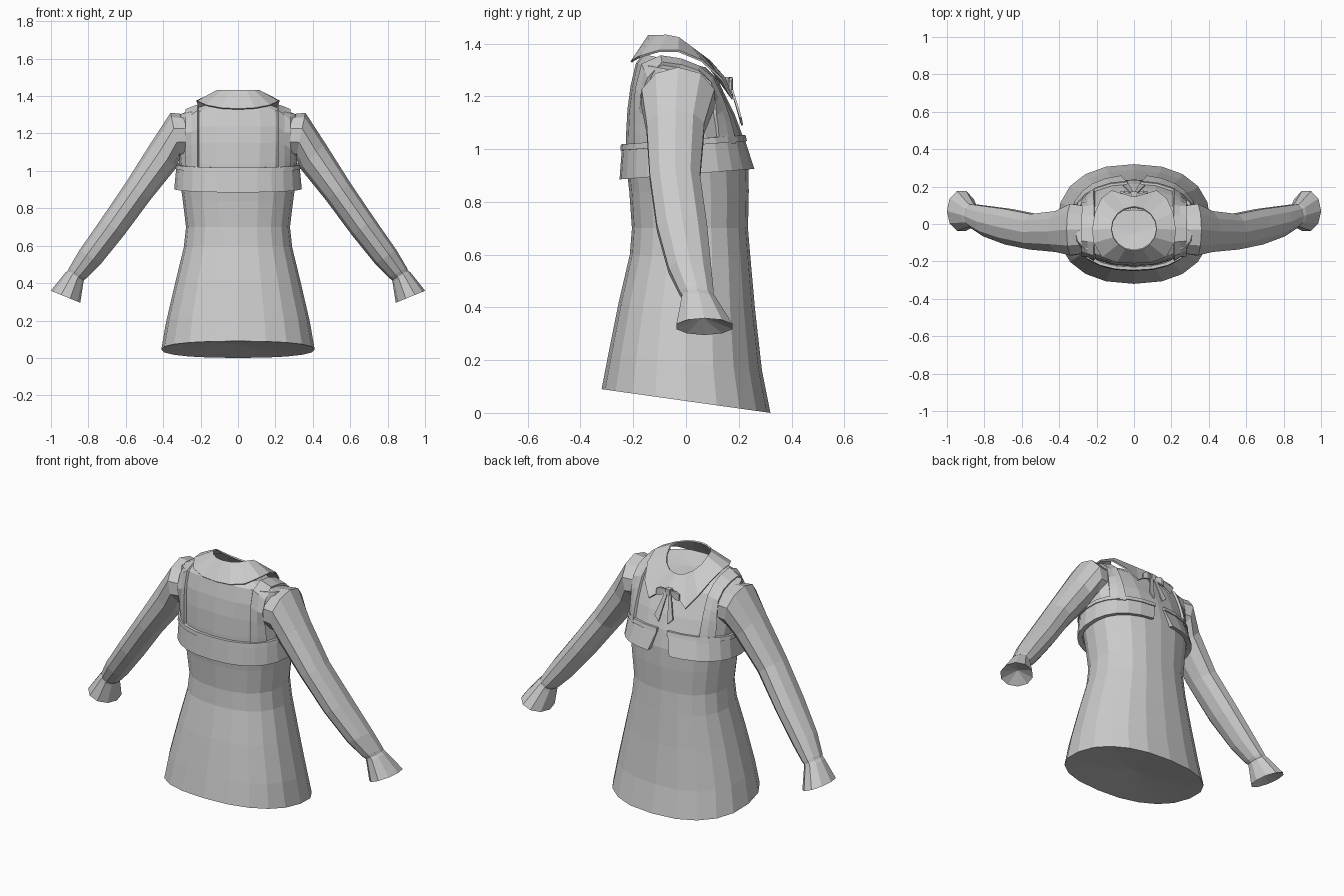
import bpy, bmesh, math
from mathutils import Vector
from mathutils.bvhtree import BVHTree

if "Cube" in bpy.data.objects:
    bpy.data.objects.remove(bpy.data.objects["Cube"])

grey = bpy.data.materials.new("grey cloth")
grey.diffuse_color = (0.6, 0.6, 0.6, 1)
grey.use_nodes = True
grey.node_tree.nodes["Principled BSDF"].inputs["Base Color"].default_value = grey.diffuse_color


def make(name, verts, faces, thick=0, merge=False):
    """Mesh object with consistent outward normals and optional cloth thickness."""
    bm = bmesh.new()
    vs = [bm.verts.new(v) for v in verts]
    for f in faces:
        bm.faces.new([vs[i] for i in f])
    bmesh.ops.recalc_face_normals(bm, faces=bm.faces)
    me = bpy.data.meshes.new(name)
    bm.to_mesh(me)
    bm.free()
    me.materials.append(grey)
    ob = bpy.data.objects.new(name, me)
    bpy.context.collection.objects.link(ob)
    if thick:
        m = ob.modifiers.new("cloth thickness", 'SOLIDIFY')
        m.thickness, m.offset = thick, 0
    return ob


def loft(name, rings, start=None, end=None, closed=True, loop=False, thick=0):
    """Skin rings of equal length; start/end are apex points of fan caps."""
    n, verts, faces = len(rings[0]), [v for r in rings for v in r], []
    k = len(rings)
    for i in range(k if loop else k - 1):
        for j in range(n if closed else n - 1):
            a, b, i2 = j, (j + 1) % n, (i + 1) % k
            faces.append((i * n + a, i * n + b, i2 * n + b, i2 * n + a))
    for apex, base in ((start, 0), (end, (k - 1) * n)):
        if apex is not None:
            verts.append(apex)
            faces += [(base + j, base + (j + 1) % n, len(verts) - 1) for j in range(n)]
    if loop and not closed:
        faces += [tuple(i * n for i in range(k)), tuple(i * n + n - 1 for i in range(k))]
    return make(name, verts, faces, thick)


def spow(c, p):
    return math.copysign(abs(c) ** p, c)


def oval(rx, y0, y1, z0, z1, n=20, gap=None):
    """Rounded-box ring, height running from z0 at y0 to z1 at y1; gap opens it at +y."""
    pts = []
    for j in range(n if gap is None else n + 1):
        t = 2 * math.pi * j / n
        if gap is not None:
            g = math.radians(gap)
            t = math.pi / 2 + g + (2 * math.pi - 2 * g) * j / n
        s = spow(math.sin(t), 0.86)
        pts.append(Vector((rx * spow(math.cos(t), 0.86), (y0 + y1) / 2 + s * (y1 - y0) / 2,
                           z0 + (z1 - z0) * (s + 1) / 2)))
    return pts


# Flared tunic body: half width, back/front depth, heights
body = [(.41, -.32, .32, .09, 0), (.385, -.295, .288, .22, .16), (.335, -.255, .262, .42, .39),
        (.29, -.213, .245, .6, .58), (.278, -.205, .235, .7, .7), (.295, -.215, .238, .84, .84),
        (.31, -.228, .236, .95, .95), (.315, -.228, .215, 1.04, 1.05), (.325, -.222, .185, 1.15, 1.13),
        (.335, -.21, .15, 1.24, 1.2), (.315, -.19, .12, 1.325, 1.265), (.21, -.165, .075, 1.36, 1.31)]
tunic = loft("tunic_body", [oval(*r) for r in body], (0, 0, .075), (0, -.05, 1.325))


def sleeve_ring(s, x, y, z, r, ry, deg, n=10):
    a, out = math.radians(deg), []
    for j in range(n):
        t = 2 * math.pi * j / n
        d = r * math.cos(t)
        out.append(Vector((s * (x + d * math.cos(a)), y + ry * math.sin(t), z + d * math.sin(a))))
    return out


# Sleeves and flared cuffs
arm = [(.24, -.03, 1.19, .11, .13, 85), (.335, -.03, 1.19, .123, .145, 78),
       (.40, -.04, 1.08, .095, .115, 45), (.535, -.042, .89, .08, .1, 34),
       (.67, -.015, .70, .075, .1, 34), (.79, .015, .54, .068, .085, 33),
       (.855, .04, .455, .055, .068, 30), (.872, .046, .435, .047, .06, 30)]
cuff = [(.862, .043, .45, .047, .06, 30), (.875, .048, .43, .055, .068, 28),
        (.922, .07, .327, .085, .112, 22)]
sleeves = []
for s, side in ((1, "right"), (-1, "left")):
    sleeves.append(loft(side + "_sleeve", [sleeve_ring(s, *r) for r in arm],
                        (s * .24, -.03, 1.19), (s * .872, .046, .435)))
    loft(side + "_cuff", [sleeve_ring(s, *r) for r in cuff],
         (s * .862, .043, .45), (s * .905, .06, .365))

# Chest band, open at the bow side
band = [(.315, -.225, .205, 1.005, 1.04, 4), (.33, -.243, .222, 1.005, 1.04, 4),
        (.342, -.252, .262, .885, .925, 9), (.312, -.225, .235, .89, .93, 9)]
loft("chest_band", [oval(*r[:5], n=24, gap=r[5]) for r in band], closed=False, loop=True)
# Raised trim along the top of the band
trim = [(.318, -.23, .21, 1.018, 1.053, 4), (.334, -.247, .226, 1.018, 1.053, 4),
        (.337, -.249, .232, .995, 1.03, 4), (.315, -.228, .21, .995, 1.03, 4)]
loft("band_trim", [oval(*r[:5], n=24, gap=r[5]) for r in trim], closed=False, loop=True)

# Shoulder straps, laid over the body and sleeve surfaces by ray casting
verts, polys = [], []
for ob in [tunic] + sleeves:
    o = len(verts)
    verts += [v.co.copy() for v in ob.data.vertices]
    polys += [[i + o for i in p.vertices] for p in ob.data.polygons]
tree = BVHTree.FromPolygons(verts, polys)
for s, side in ((1, "right"), (-1, "left")):
    rows = []
    for x in (.212, .245, .278):
        row = []
        for i in range(15):
            a = math.pi * i / 14
            d = Vector((0, -math.cos(a), math.sin(a)))
            o = Vector((s * x, -.02, 1.02))
            hit = tree.ray_cast(o + d * 2, -d)[0] or o
            row.append(hit + d * .01)
        rows.append(row)
    loft(side + "_strap", rows, closed=False, thick=.014)

# Turned-down collar with two points at the bow side
half = [(0, -.207, 1.33), (.09, -.203, 1.335), (.17, -.175, 1.35), (.215, -.10, 1.372),
        (.222, -.03, 1.372), (.208, .06, 1.335), (.175, .135, 1.265), (.12, .177, 1.19),
        (.012, .145, 1.27)]
outer = [Vector(p) for p in half] + [Vector((-x, y, z)) for x, y, z in reversed(half[1:])]
rim = []
for k in list(range(9)) + [-i for i in range(8, 0, -1)]:
    t = math.pi * k / 8 * .985
    y = -.025 - .115 * math.cos(t)
    rim.append(Vector((.12 * math.sin(t), y, 1.43 - max(0, y + .04) * .75)))
loft("collar", [rim, outer], thick=.008)

# Bow: knot, two loops and two tails
bpy.ops.mesh.primitive_cube_add(size=1, location=(0, .16, 1.255))
knot = bpy.context.object
knot.name = "bow_knot"
knot.scale = (.03, .03, .035)
knot.data.materials.append(grey)
for s, side in ((1, "right"), (-1, "left")):
    loft(side + "_bow_loop",
         [[Vector((s * x, y + dy, z + dz)) for dy, dz in ((-w * .3, -w), (w * .3, -w), (w * .3, w), (-w * .3, w))]
          for x, y, z, w in ((.005, .16, 1.255, .01), (.05, .172, 1.25, .022), (.075, .168, 1.24, .018))],
         (s * .005, .16, 1.255), (s * .075, .168, 1.24))
    make(side + "_bow_tail",
         [(s * .002, .165, 1.255), (s * .018, .165, 1.255), (s * .06, .207, 1.12), (s * .03, .213, 1.09)],
         [(0, 1, 2, 3)], thick=.008)
